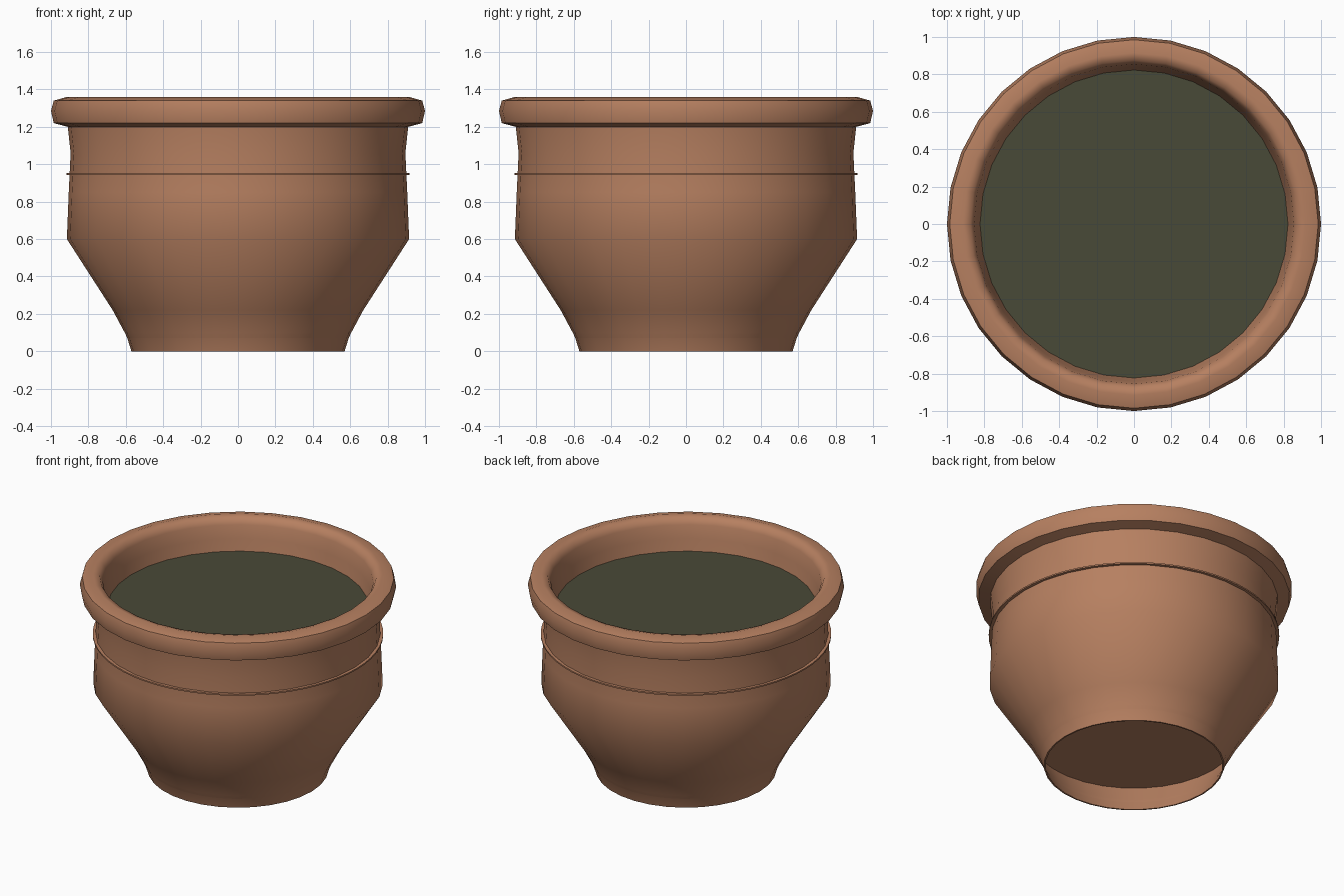
import bpy
import math

cube = bpy.data.objects.get("Cube")
if cube:
    bpy.data.objects.remove(cube, do_unlink=True)


def material(name, color):
    mat = bpy.data.materials.new(name)
    mat.use_nodes = True
    mat.diffuse_color = (*color, 1)
    bsdf = mat.node_tree.nodes["Principled BSDF"]
    bsdf.inputs["Base Color"].default_value = (*color, 1)
    bsdf.inputs["Roughness"].default_value = 0.8
    return mat


def lathe(name, profile, mat, sides=32, closed=False):
    """Spin (radius, height) points round z; a zero radius makes a pole."""
    verts, rings, faces = [], [], []
    for r, z in profile:
        count = sides if r > 0 else 1
        rings.append([len(verts) + i % count for i in range(sides)])
        for i in range(count):
            a = math.tau * i / sides
            verts.append((r * math.cos(a), r * math.sin(a), z))
    pairs = list(zip(rings, rings[1:]))
    if closed:
        pairs.append((rings[-1], rings[0]))
    for low, high in pairs:
        for i in range(sides):
            j = (i + 1) % sides
            loop = [low[i], low[j], high[j], high[i]]
            faces.append(list(dict.fromkeys(loop)))
    mesh = bpy.data.meshes.new(name)
    mesh.from_pydata(verts, [], faces)
    mesh.materials.append(mat)
    obj = bpy.data.objects.new(name, mesh)
    bpy.context.collection.objects.link(obj)
    bpy.ops.object.select_all(action="DESELECT")
    obj.select_set(True)
    bpy.context.view_layer.objects.active = obj
    bpy.ops.object.shade_smooth_by_angle(angle=math.radians(50))
    return obj


clay = material("terracotta", (0.47, 0.215, 0.118))
earth = material("dark soil", (0.066, 0.067, 0.038))

# Pot body: recessed underside, flared foot, shoulder, neck and rolled rim,
# then the inside wall down below the soil
lathe("pot_body", [
    (0, 0.21), (0.655, 0.21), (0.56, 0),
    (0.57, 0), (0.595, 0.08), (0.67, 0.22), (0.915, 0.6),
    (0.905, 0.85), (0.895, 1.06), (0.91, 1.2),
    (0.985, 1.22), (1.0, 1.285), (0.985, 1.34), (0.915, 1.36),
    (0.875, 1.35), (0.855, 1.31), (0.84, 1.22), (0.815, 1.1),
], clay)

# Thin raised line round the neck
lathe("neck_band", [
    (0.88, 0.943), (0.918, 0.943), (0.918, 0.953), (0.88, 0.953),
], clay, sides=64, closed=True)

# Soil surface
lathe("soil", [(0.825, 1.14), (0, 1.14)], earth, sides=64)
